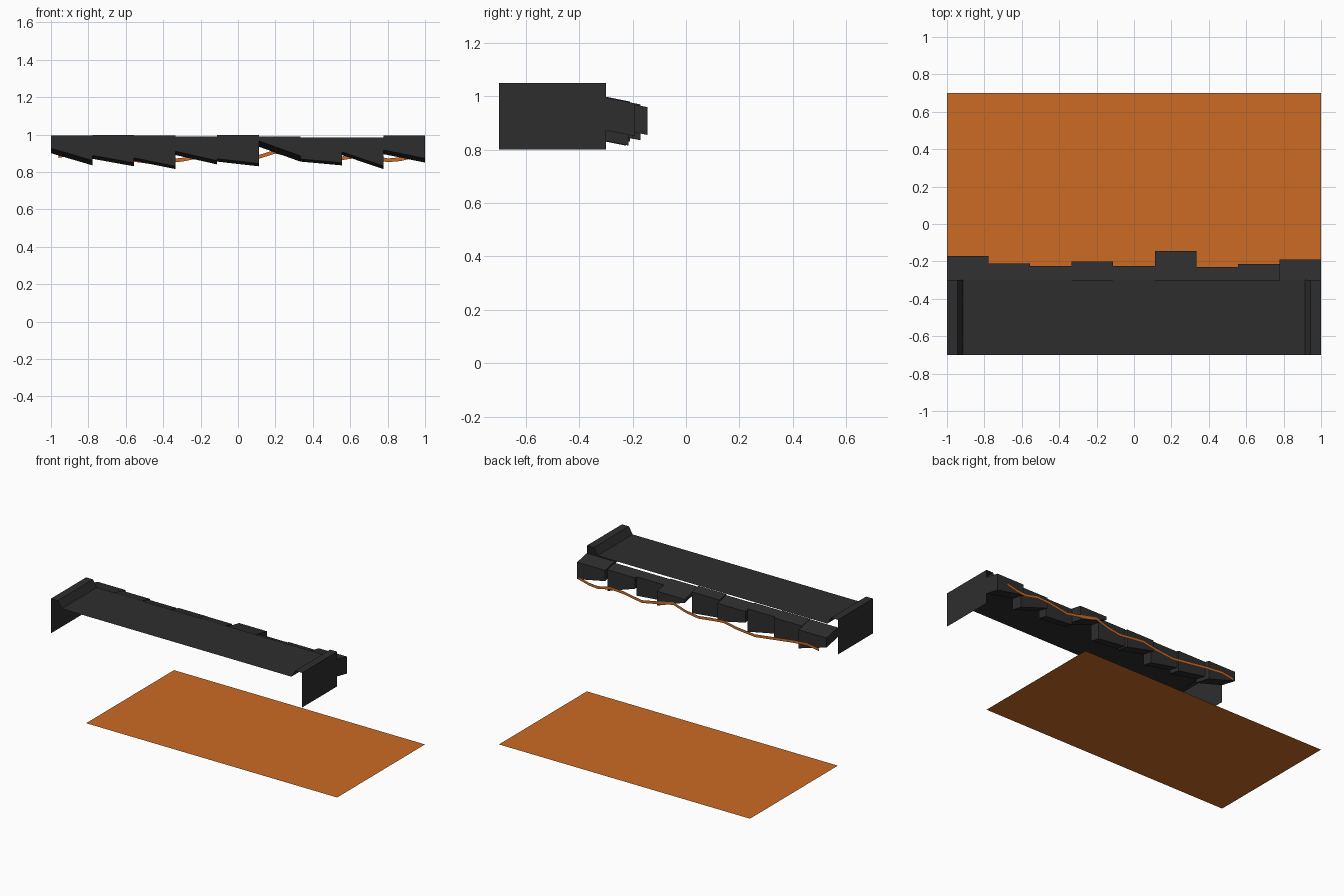
import bpy
import bmesh

cube = bpy.data.objects.get("Cube")
if cube:
    bpy.data.objects.remove(cube, do_unlink=True)


def material(name, rgb):
    mat = bpy.data.materials.new(name)
    mat.use_nodes = True
    mat.diffuse_color = (*rgb, 1)
    bsdf = next(n for n in mat.node_tree.nodes if n.type == "BSDF_PRINCIPLED")
    bsdf.inputs["Base Color"].default_value = (*rgb, 1)
    return mat


charcoal = material("charcoal", (0.027, 0.027, 0.027))
orange = material("orange", (0.6, 0.145, 0.018))


def finish(name, bm, mat):
    mesh = bpy.data.meshes.new(name)
    bm.to_mesh(mesh)
    bm.free()
    mesh.materials.append(mat)
    obj = bpy.data.objects.new(name, mesh)
    bpy.context.collection.objects.link(obj)
    return obj


def strip(name, side_a, side_b, mat):
    """Sheet of quads between two matching polylines."""
    bm = bmesh.new()
    a = [bm.verts.new(p) for p in side_a]
    b = [bm.verts.new(p) for p in side_b]
    for i in range(len(a) - 1):
        bm.faces.new((a[i], b[i], b[i + 1], a[i + 1]))
    return finish(name, bm, mat)


FRONT, EDGE, BACK = -0.7, -0.3, 0.7

# Flat base sheet
strip("base_sheet", [(-1, EDGE, 0), (1, EDGE, 0)],
      [(-1, BACK, 0), (1, BACK, 0)], orange)

# Upper shelf: open section with raised rims and hanging side panels
half = [(1, 0.8), (1, 1.05), (0.945, 1.05), (0.915, 1.0)]
section = half + [(-x, z) for x, z in reversed(half)]
strip("shelf", [(x, EDGE, z) for x, z in section],
      [(x, FRONT, z) for x, z in section], charcoal)

# Ragged blocks behind the shelf: back y, top z, lowest left and right z
blocks = [
    (-0.17, 0.995, 0.90, 0.835),
    (-0.21, 0.998, 0.87, 0.83),
    (-0.225, 0.995, 0.86, 0.815),
    (-0.2, 0.99, 0.89, 0.84),
    (-0.225, 0.998, 0.855, 0.83),
    (-0.145, 0.99, 0.935, 0.855),
    (-0.23, 0.985, 0.855, 0.835),
    (-0.215, 0.985, 0.89, 0.815),
    (-0.19, 0.995, 0.895, 0.85),
]
width = 2 / len(blocks)
for i, (back, top, low_left, low_right) in enumerate(blocks):
    x0, x1 = -1 + i * width, -1 + (i + 1) * width
    drop = 0.2 * (back - EDGE)
    bm = bmesh.new()
    rings = []
    for y, lift in ((EDGE, 0), (back, -drop)):
        outline = [(x0, low_left + drop), (x1, low_right + drop),
                   (x1, top), (x0, top)]
        rings.append([bm.verts.new((x, y, z + lift)) for x, z in outline])
    near, far = rings
    bm.faces.new(near)
    bm.faces.new(far[::-1])
    for k in range(4):
        n = (k + 1) % 4
        bm.faces.new((near[k], far[k], far[n], near[n]))
    bmesh.ops.recalc_face_normals(bm, faces=bm.faces)
    finish(f"ragged_block_{i + 1}", bm, charcoal)

# Wavy flat ribbon along the back of the blocks
wave = [(-0.96, 0.885), (-0.87, 0.9), (-0.75, 0.89), (-0.6, 0.87),
        (-0.45, 0.85), (-0.3, 0.865), (-0.2, 0.885), (-0.1, 0.875),
        (0, 0.862), (0.1, 0.877), (0.2, 0.908), (0.3, 0.885),
        (0.45, 0.855), (0.6, 0.88), (0.7, 0.885), (0.8, 0.862),
        (0.87, 0.868), (0.96, 0.89)]
strip("wavy_ribbon", [(x, -0.14, z - 0.01) for x, z in wave],
      [(x, -0.14, z + 0.01) for x, z in wave], orange)
